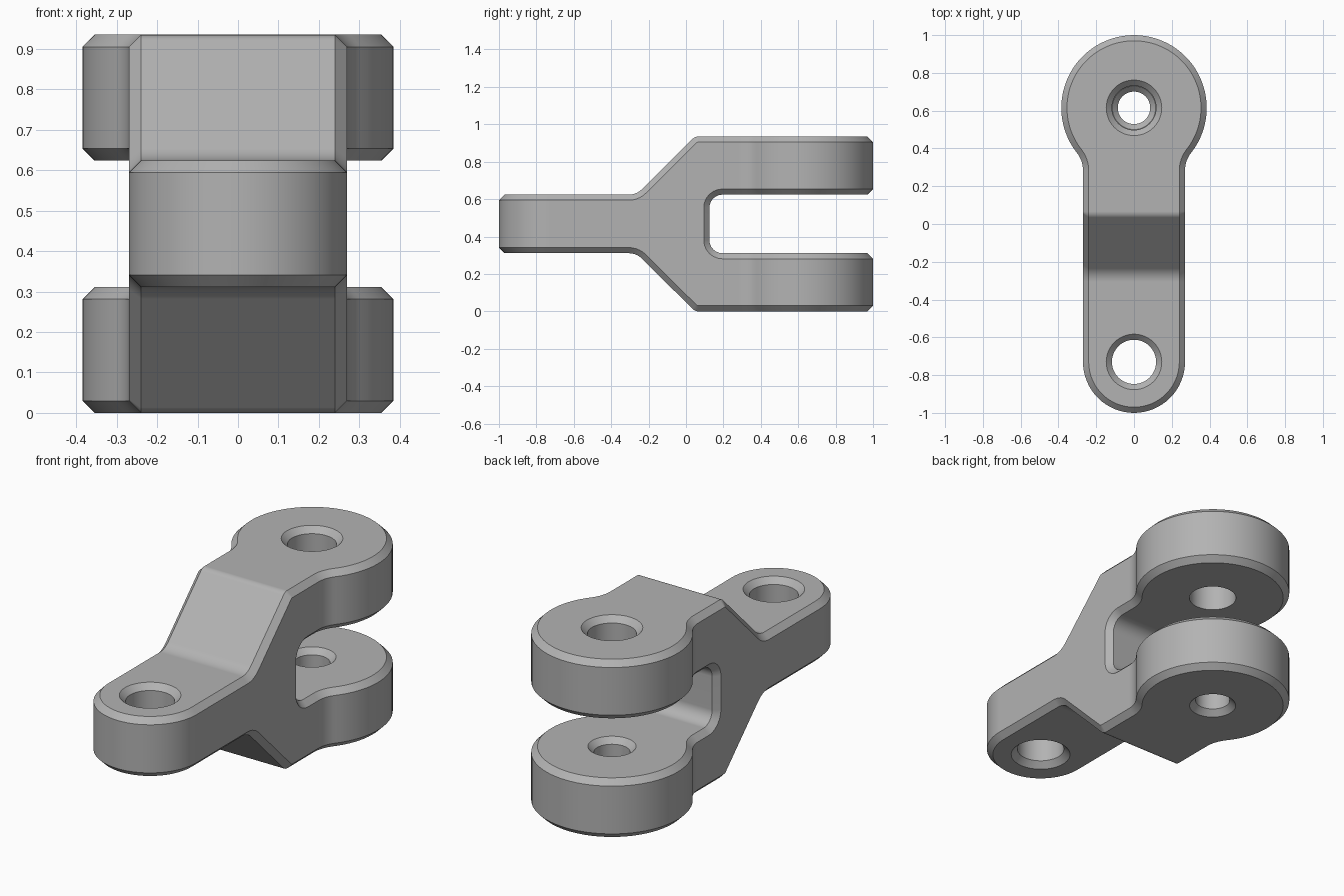
import bpy, bmesh, math
from mathutils import Vector

if "Cube" in bpy.data.objects:
    bpy.data.objects.remove(bpy.data.objects["Cube"], do_unlink=True)

HEIGHT, GAP_LOW, GAP_TOP = 0.935, 0.312, 0.624
CHAMFER = 0.03
EYE_Y, FORK_Y = -0.73, 0.615      # pin axes
ARM_R, FORK_R, NECK_R = 0.27, 0.385, 0.15

grey = bpy.data.materials.new("steel grey")
grey.use_nodes = True
colour = (0.45, 0.45, 0.45, 1)
grey.diffuse_color = colour
grey.node_tree.nodes["Principled BSDF"].inputs["Base Color"].default_value = colour


def arc(cx, cy, r, start, end, n):
    angles = [math.radians(start + (end - start) * i / n) for i in range(n + 1)]
    return [(cx + r * math.cos(a), cy + r * math.sin(a)) for a in angles]


def fillet(prev, corner, nxt, r, n=5):
    """Points of a rounded corner."""
    p, c, q = Vector(prev), Vector(corner), Vector(nxt)
    u, v = (p - c).normalized(), (q - c).normalized()
    half = u.angle(v) / 2
    centre = c + (u + v).normalized() * (r / math.sin(half))
    a, b = c + u * (r / math.tan(half)) - centre, c + v * (r / math.tan(half)) - centre
    turn = a.angle_signed(b)
    pts = []
    for i in range(n + 1):
        t = -turn * i / n
        pts.append((centre.x + a.x * math.cos(t) - a.y * math.sin(t),
                    centre.y + a.x * math.sin(t) + a.y * math.cos(t)))
    return pts


def add_object(name, bm):
    bmesh.ops.recalc_face_normals(bm, faces=bm.faces)
    mesh = bpy.data.meshes.new(name)
    bm.to_mesh(mesh)
    bm.free()
    mesh.materials.append(grey)
    ob = bpy.data.objects.new(name, mesh)
    bpy.context.collection.objects.link(ob)
    return ob


def prism(name, points, push):
    bm = bmesh.new()
    face = bm.faces.new([bm.verts.new(p) for p in points])
    new = bmesh.ops.extrude_face_region(bm, geom=[face])["geom"]
    bmesh.ops.translate(bm, vec=push, verts=[g for g in new if isinstance(g, bmesh.types.BMVert)])
    return add_object(name, bm)


def pin_cutter(y, low, high, r, chamfer_low, chamfer_high):
    """Turned cutter for a pin hole with optional chamfered mouths."""
    over = 0.02
    profile = [(0, low - over)]
    if chamfer_low:
        profile += [(r + CHAMFER + over, low - over), (r, low + CHAMFER)]
    else:
        profile += [(r, low - over)]
    if chamfer_high:
        profile += [(r, high - CHAMFER), (r + CHAMFER + over, high + over)]
    else:
        profile += [(r, high + over)]
    profile += [(0, high + over)]
    bm = bmesh.new()
    verts = [bm.verts.new((x, y, z)) for x, z in profile]
    edges = [bm.edges.new(pair) for pair in zip(verts, verts[1:])]
    bmesh.ops.spin(bm, geom=verts + edges, cent=(0, y, 0), axis=(0, 0, 1),
                   angle=math.tau, steps=48, use_merge=True)
    bmesh.ops.remove_doubles(bm, verts=bm.verts, dist=1e-5)
    return add_object("hole_cutter", bm)


def combine(ob, other, operation):
    mod = ob.modifiers.new("cut", "BOOLEAN")
    mod.operation, mod.solver, mod.object = operation, "EXACT", other
    bpy.context.view_layer.objects.active = ob
    bpy.ops.object.modifier_apply(modifier=mod.name)
    bpy.data.objects.remove(other, do_unlink=True)


# Outline from above: eye end, neck fillets, fork lug
neck_x = ARM_R + NECK_R
drop = math.sqrt((FORK_R + NECK_R) ** 2 - neck_x ** 2)
neck_y = FORK_Y - drop
tilt = math.degrees(math.atan2(drop, neck_x))
right = arc(neck_x, neck_y, NECK_R, 180, 180 - tilt, 8)
outline = arc(0, EYE_Y, ARM_R, 180, 360, 32) + right
outline += arc(0, FORK_Y, FORK_R, -tilt, 180 + tilt, 56)[1:-1]
outline += [(-x, y) for x, y in reversed(right)]

# Side profile: upper half, mirrored about mid height for the lower half
mid = HEIGHT / 2
far = 1.2
heel, crest = (-0.265, GAP_TOP), (0.048, HEIGHT)
slot, slot_mid = (0.125, GAP_TOP), (0.125, mid)
upper = [(-far, GAP_TOP)]
upper += fillet((-far, GAP_TOP), heel, crest, 0.1)
upper += fillet(heel, crest, (far, HEIGHT), 0.045)
upper += [(far, HEIGHT), (far, GAP_TOP)]
upper += fillet((far, GAP_TOP), slot, slot_mid, 0.07, 6)
profile = upper + [(y, HEIGHT - z) for y, z in reversed(upper)]

body = prism("clevis_body", [(x, y, -0.1) for x, y in outline], (0, 0, HEIGHT + 0.2))
side = prism("side_profile", [(-0.6, y, z) for y, z in profile], (1.2, 0, 0))
combine(body, side, "INTERSECT")

# Chamfer every rim between the outer wall and the profile faces
bm = bmesh.new()
bm.from_mesh(body.data)
bmesh.ops.remove_doubles(bm, verts=bm.verts, dist=1e-5)
bm.normal_update()


def is_wall(face):
    return abs(face.normal.z) < 0.01 and (
        abs(face.normal.x) > 0.01 or abs(face.calc_center_median().y) > 0.5)


rims = [e for e in bm.edges if len(e.link_faces) == 2
        and is_wall(e.link_faces[0]) != is_wall(e.link_faces[1])]
bmesh.ops.bevel(bm, geom=rims, offset=CHAMFER, offset_type="OFFSET", segments=1,
                affect="EDGES", clamp_overlap=False)
bm.to_mesh(body.data)
bm.free()

# Pin holes: eye, upper lug, lower lug
for hole in ((EYE_Y, GAP_LOW, GAP_TOP, 0.117, True, True),
             (FORK_Y, GAP_TOP, HEIGHT, 0.117, False, True),
             (FORK_Y, 0, GAP_LOW, 0.086, True, True)):
    combine(body, pin_cutter(*hole), "DIFFERENCE")

# Smooth curved walls, crisp chamfers
bpy.ops.object.select_all(action="DESELECT")
body.select_set(True)
bpy.context.view_layer.objects.active = body
bpy.ops.object.shade_smooth_by_angle(angle=math.radians(30))
weighted = body.modifiers.new("even_shading", "WEIGHTED_NORMAL")
weighted.keep_sharp = True
